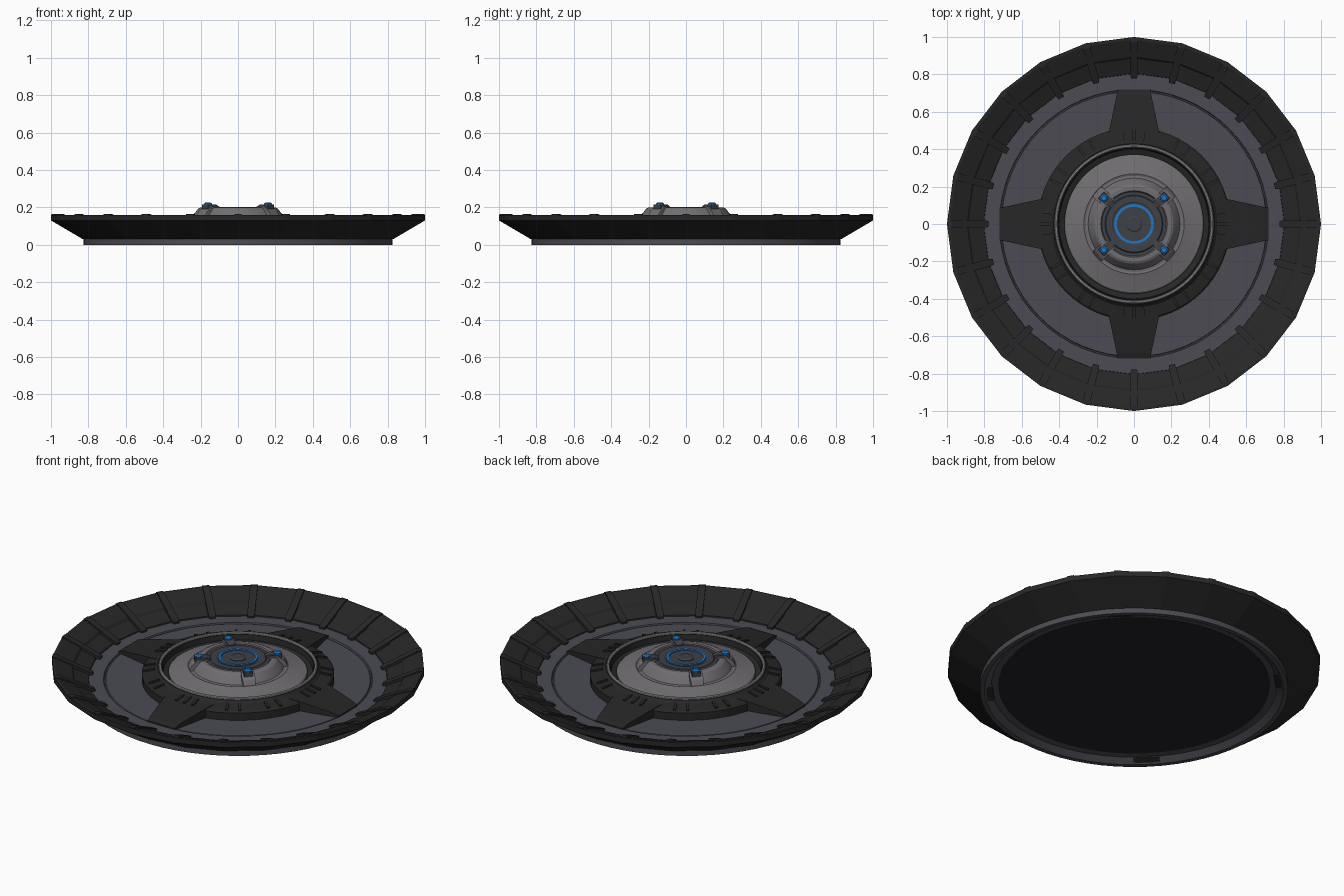
import bpy, bmesh, math

if "Cube" in bpy.data.objects:
    bpy.data.objects.remove(bpy.data.objects["Cube"])


def material(name, r, g, b):
    m = bpy.data.materials.new(name)
    m.diffuse_color = (r, g, b, 1)
    m.use_nodes = True
    m.node_tree.nodes["Principled BSDF"].inputs["Base Color"].default_value = m.diffuse_color
    return m


BLACK = material("black", .020, .020, .020)
FLOOR = material("slate_grey", .070, .070, .086)
HUB = material("warm_grey", .165, .155, .168)
SILVER = material("silver", .32, .32, .33)
BLUE = material("blue", .012, .19, .60)
DARK = material("dark_grey", .050, .052, .062)
UNDER = material("underside_dark", .016, .015, .020)


def finish(name, bm, mat, smooth):
    bmesh.ops.remove_doubles(bm, verts=bm.verts, dist=1e-5)
    bmesh.ops.recalc_face_normals(bm, faces=bm.faces)
    me = bpy.data.meshes.new(name)
    bm.to_mesh(me)
    bm.free()
    me.materials.append(mat)
    ob = bpy.data.objects.new(name, me)
    bpy.context.collection.objects.link(ob)
    if smooth:
        for p in me.polygons:
            p.use_smooth = True
        me.set_sharp_from_angle(angle=math.radians(25))
    return ob


def lathe(name, profile, mat, segs=64, closed=True, smooth=True, at=(0, 0)):
    """Revolve an (r, z) profile about the vertical axis."""
    bm = bmesh.new()
    rings = []
    for i in range(segs):
        a = 2 * math.pi * i / segs
        rings.append([bm.verts.new((at[0] + r * math.cos(a), at[1] + r * math.sin(a), z))
                      for r, z in profile])
    n = len(profile)
    for i in range(segs):
        p, q = rings[i], rings[(i + 1) % segs]
        for k in range(n if closed else n - 1):
            l = (k + 1) % n
            if profile[k][0] == 0 and profile[l][0] == 0:
                continue
            if profile[k][0] == 0:
                bm.faces.new((p[k], p[l], q[l]))
            elif profile[l][0] == 0:
                bm.faces.new((p[k], p[l], q[k]))
            else:
                bm.faces.new((p[k], p[l], q[l], q[k]))
    return finish(name, bm, mat, smooth)


def radial(name, profile, mat, angles):
    """Solid bars from (r, half_width, z_top, z_bottom) stations, repeated at angles."""
    bm = bmesh.new()
    for deg in angles:
        a = math.radians(deg)
        c, s = math.cos(a), math.sin(a)
        loops = []
        for r, w, zt, zb in profile:
            loops.append([bm.verts.new((r * c - y * s, r * s + y * c, z))
                          for y, z in ((-w, zb), (w, zb), (w, zt), (-w, zt))])
        bm.faces.new(loops[0])
        bm.faces.new(loops[-1])
        for p, q in zip(loops, loops[1:]):
            for k in range(4):
                l = (k + 1) % 4
                bm.faces.new((p[k], p[l], q[l], q[k]))
    return finish(name, bm, mat, False)


# Faceted outer dish with a stepped inner slope
lathe("outer_dish", [(.815, .03), (.83, .03), (1, .13), (1, .16), (.985, .16),
                     (.895, .122), (.885, .107), (.805, .075), (.80, .05)],
      BLACK, segs=24, smooth=False)
# Ribs between the dish panels
radial("dish_ribs", [(.778, .016, .078, .05), (.80, .020, .088, .05), (.885, .020, .126, .08),
                     (.972, .020, .165, .13), (.997, .020, .165, .13)],
       BLACK, range(0, 360, 15))

# Floor of the dish with a shallow groove
lathe("floor", [(0, .065), (.708, .065), (.711, .059), (.717, .059), (.72, .068),
                (.81, .068), (.81, .04), (0, .04)], FLOOR, closed=False)
# Base lip and underside
lathe("base_lip", [(.825, .0), (.825, .03), (.815, .045), (.72, .045), (.72, .03),
                   (.745, .026), (.765, .026), (.80, 0)], FLOOR)
lathe("base_plate", [(0, .027), (.727, .027), (.727, .05), (0, .05)], UNDER, closed=False)
radial("underside_clips", [(.755, .07, .03, .018), (.79, .07, .03, .006)],
       BLACK, range(45, 360, 90))

# Raised black collar, its four arms and small ridges
lathe("collar", [(.36, .06), (.36, .10), (.40, .115), (.405, .145), (.43, .145),
                 (.445, .130), (.505, .118), (.515, .108), (.515, .06)], BLACK)
radial("collar_arms", [(.44, .148, .128, .05), (.505, .132, .118, .05),
                       (.69, .092, .086, .05), (.718, .088, .076, .05)],
       BLACK, range(0, 360, 90))
radial("collar_ridges", [(.445, .007, .138, .11), (.505, .007, .126, .10)], BLACK,
       [q + d for q in range(0, 360, 90) for d in (28, 36, 54, 62, 84, 90, 96)])
lathe("silver_ring", [(.410, .14), (.410, .152), (.414, .156), (.421, .156),
                      (.425, .152), (.425, .14)], SILVER)

# Hub cone and its upper housing
lathe("hub_cone", [(.372, .08), (.372, .118), (.365, .124), (.30, .140), (.268, .150),
                   (.258, .146), (.245, .148), (.235, .165), (.212, .194), (.20, .20),
                   (.178, .20), (.172, .188), (.16, .188), (.16, .08)], HUB)
lathe("hub_plate", [(0, .195), (.112, .195), (.118, .199), (.150, .199), (.155, .195),
                    (.172, .195), (.172, .17), (0, .17)], DARK, closed=False)
lathe("blue_ring", [(.092, .19), (.092, .202), (.106, .202), (.106, .19)], BLUE)
lathe("hub_cap", [(0, .203), (.036, .203), (.044, .198), (.044, .19), (0, .19)],
      DARK, closed=False, segs=32)

# Four brackets carrying blue-topped bolts
bolt_angle = math.degrees(math.atan2(.14, .16))
angles = [bolt_angle, 180 - bolt_angle, 180 + bolt_angle, 360 - bolt_angle]
radial("hub_brackets", [(.165, .028, .206, .17), (.215, .036, .206, .15),
                        (.25, .036, .178, .14), (.265, .032, .152, .13)], HUB, angles)
radial("bolt_holders", [(.145, .014, .204, .18), (.175, .024, .214, .18),
                        (.235, .024, .214, .17)], DARK, angles)
for i, (sx, sy) in enumerate(((1, 1), (-1, 1), (-1, -1), (1, -1))):
    lathe("bolt_%d" % (i + 1), [(0, .226), (.013, .226), (.021, .220), (.021, .20), (0, .20)],
          BLUE, segs=12, closed=False, at=(sx * .161, sy * .139))
